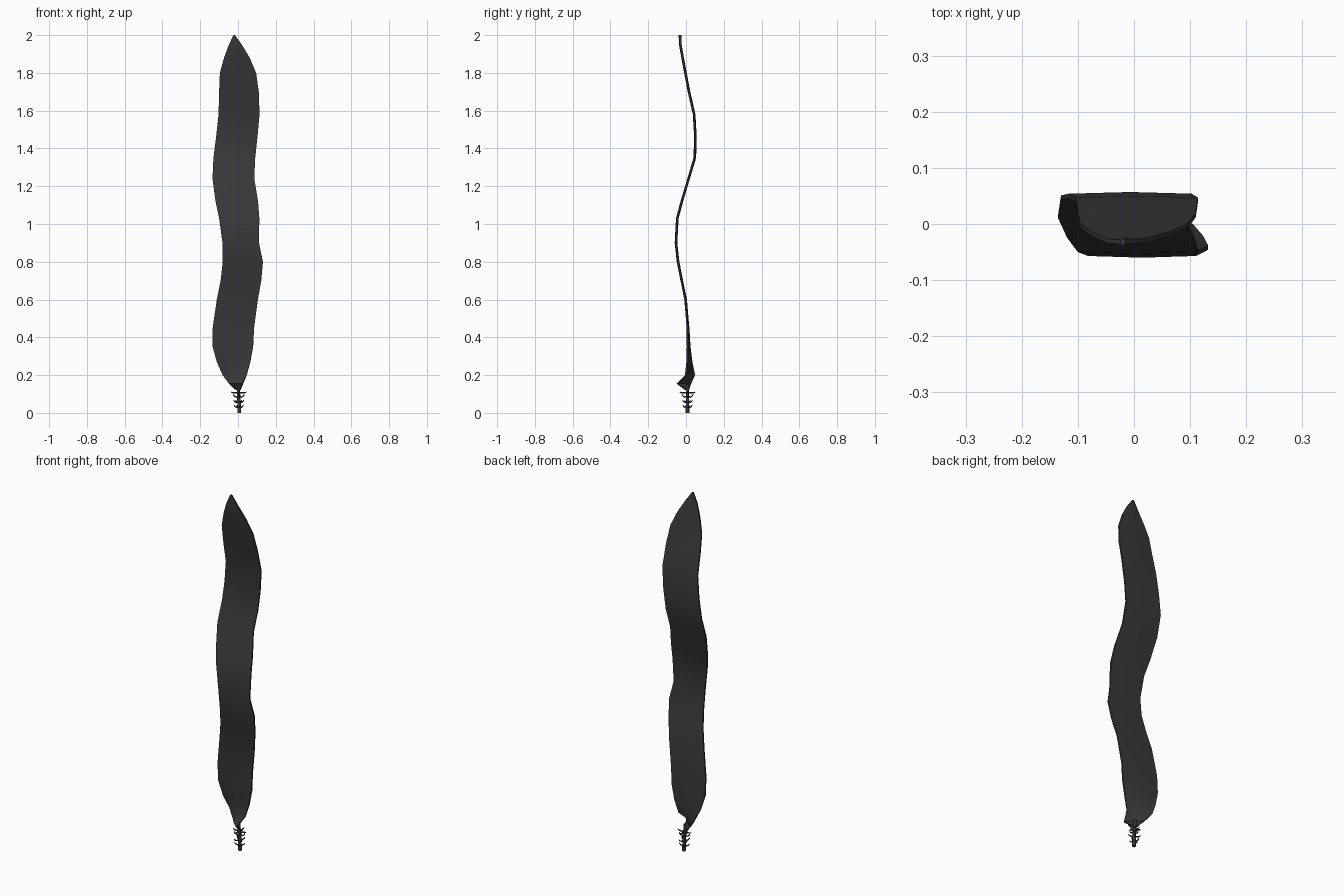
import bpy, bmesh, math
from mathutils import Vector

if "Cube" in bpy.data.objects:
    bpy.data.objects.remove(bpy.data.objects["Cube"])

mat = bpy.data.materials.new("dark_frond")
mat.diffuse_color = (0.04, 0.04, 0.04, 1)
mat.use_nodes = True
mat.node_tree.nodes["Principled BSDF"].inputs["Base Color"].default_value = mat.diffuse_color


def finish(name, bm, angle):
    bmesh.ops.recalc_face_normals(bm, faces=bm.faces)
    me = bpy.data.meshes.new(name)
    bm.to_mesh(me)
    bm.free()
    ob = bpy.data.objects.new(name, me)
    bpy.context.collection.objects.link(ob)
    me.materials.append(mat)
    bpy.ops.object.select_all(action='DESELECT')
    ob.select_set(True)
    bpy.context.view_layer.objects.active = ob
    bpy.ops.object.shade_smooth_by_angle(angle=math.radians(angle))
    return ob


def skin(bm, rings):
    """Bridge consecutive closed rings and cap both ends."""
    vs = [[bm.verts.new(p) for p in r] for r in rings]
    n = len(vs[0])
    for a, b in zip(vs, vs[1:]):
        for i in range(n):
            j = (i + 1) % n
            bm.faces.new((a[i], a[j], b[j], b[i]))
    bm.faces.new(vs[0][::-1])
    bm.faces.new(vs[-1])


def tube(bm, pts, radii, sides):
    pts = [Vector(p) for p in pts]
    rings = []
    for k, (p, r) in enumerate(zip(pts, radii)):
        t = pts[min(k + 1, len(pts) - 1)] - pts[max(k - 1, 0)]
        q = t.to_track_quat('Z', 'Y')
        rings.append([p + q @ Vector((r * math.cos(a), r * math.sin(a), 0))
                      for a in (2 * math.pi * i / sides for i in range(sides))])
    skin(bm, rings)


# Blade: z, left x, right x, left y, right y
rows = [
    (0.12, -0.010, 0.012, 0.012, 0.000),
    (0.155, -0.045, 0.025, 0.025, -0.048),
    (0.20, -0.080, 0.045, 0.044, -0.002),
    (0.27, -0.112, 0.065, 0.030, 0.006),
    (0.35, -0.134, 0.080, 0.020, 0.008),
    (0.45, -0.134, 0.085, 0.014, 0.007),
    (0.60, -0.112, 0.105, 0.000, -0.004),
    (0.70, -0.092, 0.123, -0.020, -0.025),
    (0.80, -0.081, 0.132, -0.042, -0.042),
    (0.90, -0.082, 0.111, -0.053, -0.053),
    (1.03, -0.100, 0.113, -0.046, -0.046),
    (1.12, -0.119, 0.106, -0.021, -0.023),
    (1.24, -0.135, 0.086, 0.014, 0.014),
    (1.35, -0.130, 0.091, 0.047, 0.046),
    (1.46, -0.116, 0.103, 0.050, 0.050),
    (1.58, -0.103, 0.114, 0.043, 0.043),
    (1.70, -0.100, 0.110, 0.016, 0.016),
    (1.80, -0.096, 0.096, -0.003, -0.003),
    (1.88, -0.074, 0.062, -0.018, -0.018),
    (1.95, -0.048, 0.020, -0.030, -0.030),
    (2.00, -0.024, -0.016, -0.032, -0.032),
]
rings = []
for z, xl, xr, yl, yr in rows:
    side = Vector((xr - xl, yr - yl, 0)).normalized()
    nrm = Vector((-side.y, side.x, 0))
    L, R = Vector((xl, yl, z)), Vector((xr, yr, z))
    M = (L + R) / 2
    te, tm = 0.004, 0.007
    rings.append([L - nrm * te, M - nrm * tm, R - nrm * te,
                  R + nrm * te, M + nrm * tm, L + nrm * te])
bm = bmesh.new()
skin(bm, rings)
finish("blade", bm, 40)

# Stem
bm = bmesh.new()
tube(bm, [(0.007, 0.008, 0), (0.006, 0.008, 0.05), (0.003, 0.008, 0.10), (0, 0.007, 0.15)],
     [0.010, 0.009, 0.009, 0.008], 8)
finish("stem", bm, 50)

# Rootlets: tiers of small curled hooks around the stem
bm = bmesh.new()
tiers = [(0.030, 0.026, 0.012, 20), (0.057, 0.030, 0.010, 60),
         (0.085, 0.030, 0.014, 10), (0.106, 0.041, 0.005, 0)]
for z, reach, lift, turn in tiers:
    for k in range(4):
        a = math.radians(turn + 90 * k)
        path = [(0.004 + math.cos(a) * reach * f, 0.008 + math.sin(a) * reach * f, z + lift * h)
                for f, h in ((0.1, 0.1), (0.5, -0.1), (0.85, 0.3), (1, 1))]
        tube(bm, path, [0.005, 0.004, 0.0035, 0.002], 5)
finish("rootlets", bm, 50)
